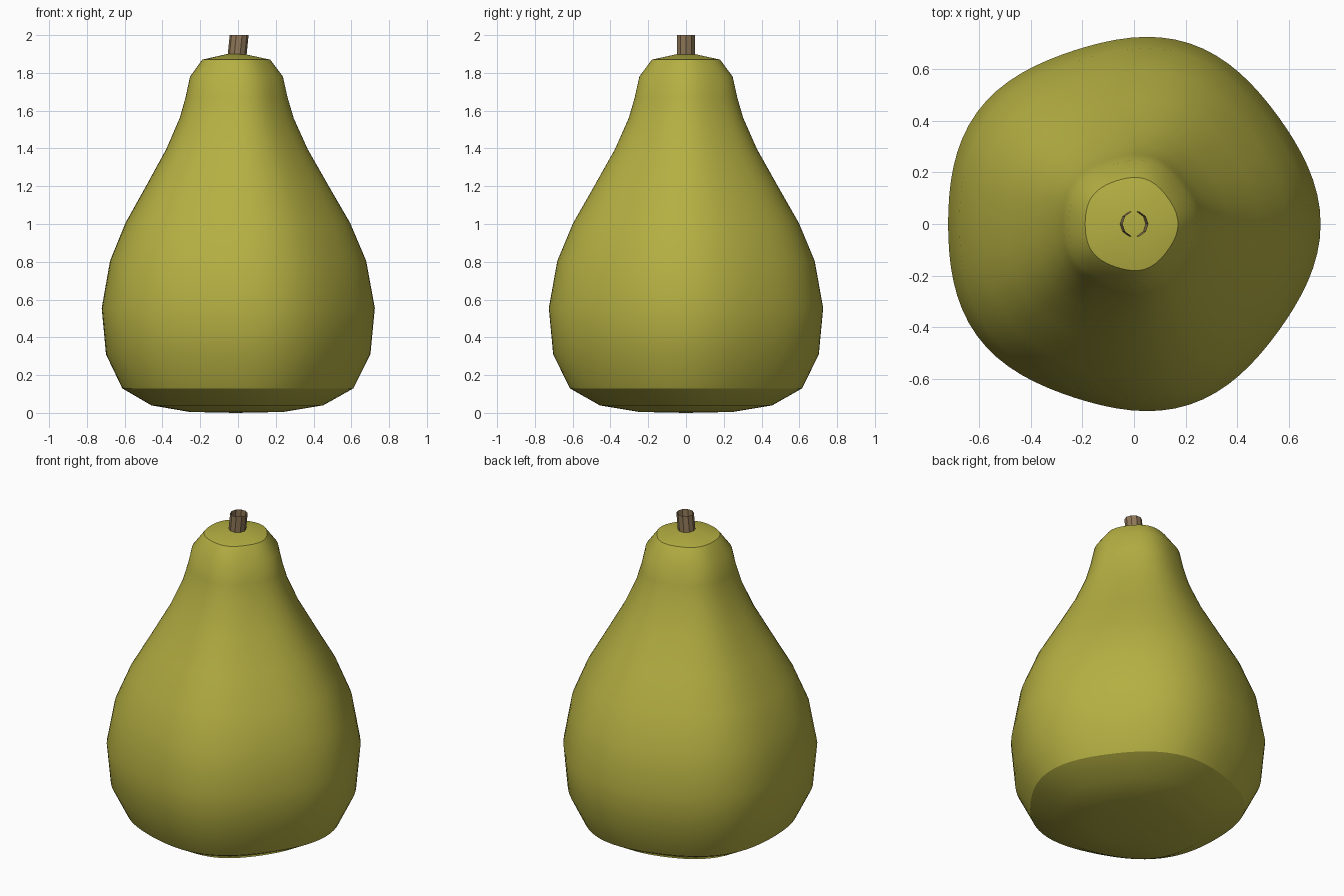
import bpy, bmesh, math

cube = bpy.data.objects.get("Cube")
if cube:
    bpy.data.objects.remove(cube, do_unlink=True)


def material(name, rgb):
    mat = bpy.data.materials.new(name)
    mat.use_nodes = True
    mat.diffuse_color = (*rgb, 1)
    bsdf = mat.node_tree.nodes["Principled BSDF"]
    bsdf.inputs["Base Color"].default_value = (*rgb, 1)
    bsdf.inputs["Roughness"].default_value = 0.6
    return mat


def loft(name, rings, mat, bottom=None, top=None):
    """Bridge rings of points; optionally close each end to a centre point."""
    bm = bmesh.new()
    loops = [[bm.verts.new(p) for p in ring] for ring in rings]
    n = len(loops[0])
    for a, b in zip(loops, loops[1:]):
        for i in range(n):
            j = (i + 1) % n
            bm.faces.new((a[i], a[j], b[j], b[i]))
    for point, loop, flip in ((bottom, loops[0], True), (top, loops[-1], False)):
        if point:
            c = bm.verts.new(point)
            for i in range(n):
                pair = (loop[i], loop[(i + 1) % n])
                bm.faces.new((c, *(pair[::-1] if flip else pair)))
    mesh = bpy.data.meshes.new(name)
    bm.to_mesh(mesh)
    bm.free()
    mesh.materials.append(mat)
    obj = bpy.data.objects.new(name, mesh)
    bpy.context.collection.objects.link(obj)
    bpy.ops.object.select_all(action="DESELECT")
    obj.select_set(True)
    bpy.context.view_layer.objects.active = obj
    bpy.ops.object.shade_smooth_by_angle(angle=math.radians(30))
    return obj


def ring(radius, z, sides, cx=0.0, wobble=0.0):
    """Horizontal ring with a gentle five-lobed wobble."""
    points = []
    for i in range(sides):
        t = math.tau * i / sides
        r = radius * (1 + wobble * math.cos(5 * t))
        points.append((cx + r * math.cos(t), r * math.sin(t), z))
    return points


skin = material("olive green skin", (0.46, 0.43, 0.055))
bark = material("brown stem", (0.28, 0.19, 0.10))

# Pear body: lathe profile (radius, height)
profile = [(0.248, 0.005), (0.455, 0.04), (0.612, 0.13), (0.70, 0.31),
           (0.723, 0.555), (0.678, 0.805), (0.595, 1.005), (0.484, 1.20),
           (0.374, 1.397), (0.302, 1.56), (0.27, 1.67), (0.246, 1.78),
           (0.18, 1.87)]
CX = -0.013
loft("pear_body", [ring(r, z, 80, CX, 0.02) for r, z in profile], skin,
     bottom=(CX, 0, 0), top=(CX, 0, 1.91))

# Stem: short open tube leaning slightly sideways
loft("stem", [ring(0.05, 1.86, 10, -0.008), ring(0.05, 2.0, 10, 0.006)], bark)
